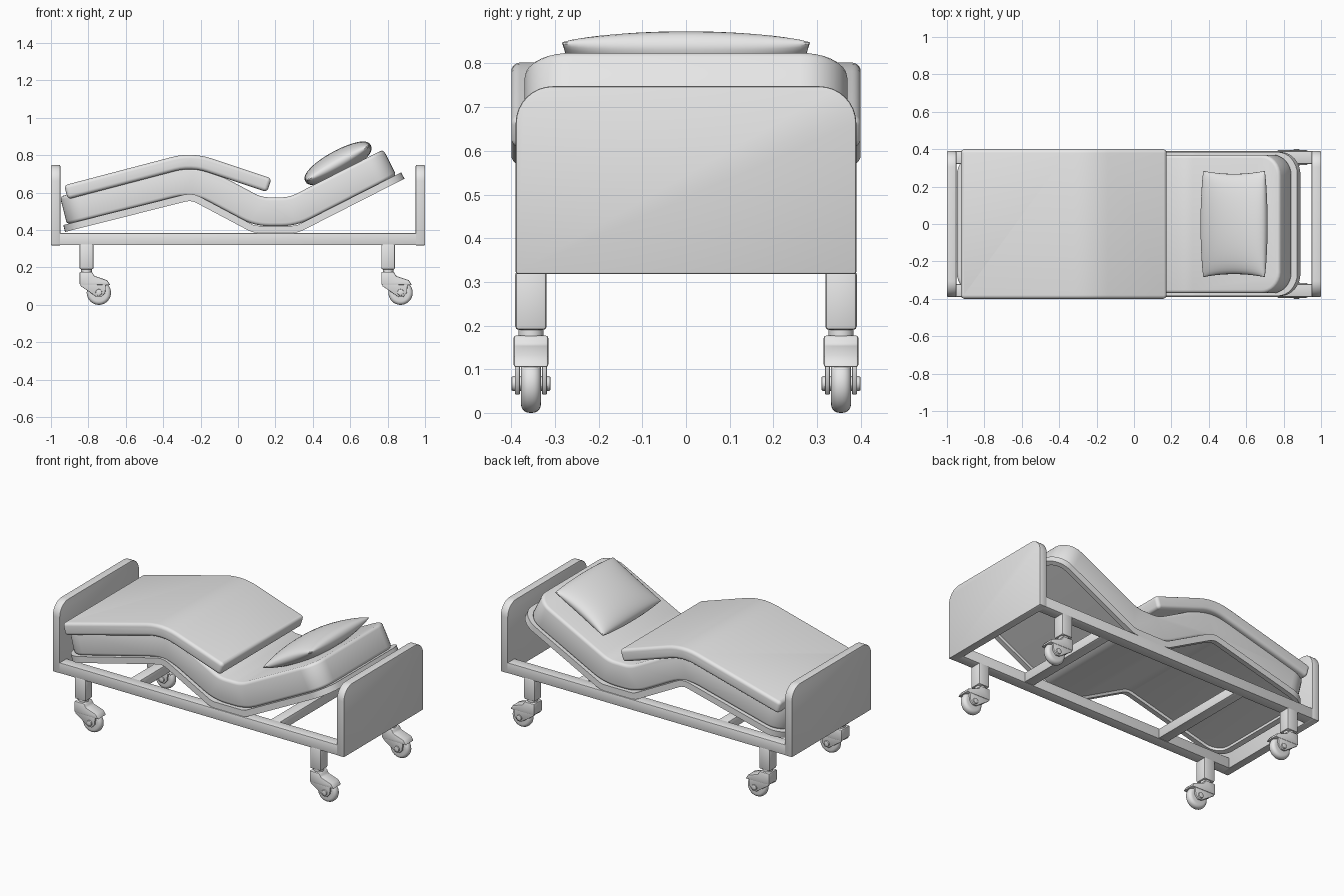
import bpy, bmesh, math
from mathutils import Vector, Matrix

cube = bpy.data.objects.get("Cube")
if cube:
    bpy.data.objects.remove(cube, do_unlink=True)

GREY = (0.8, 0.8, 0.8, 1)
mat = bpy.data.materials.new("plain_grey")
mat.use_nodes = True
mat.diffuse_color = GREY
mat.node_tree.nodes["Principled BSDF"].inputs["Base Color"].default_value = GREY


def finish(bm, name, bevel=0, segments=3):
    """Round the sharp edges, then turn the bmesh into a shaded object."""
    bmesh.ops.recalc_face_normals(bm, faces=bm.faces[:])
    if bevel:
        sharp = [e for e in bm.edges if e.is_manifold and e.calc_face_angle(0) > 0.7]
        bmesh.ops.bevel(bm, geom=sharp, offset=bevel, segments=segments,
                        profile=0.5, affect='EDGES', clamp_overlap=True)
    mesh = bpy.data.meshes.new(name)
    bm.to_mesh(mesh)
    bm.free()
    mesh.materials.append(mat)
    ob = bpy.data.objects.new(name, mesh)
    bpy.context.collection.objects.link(ob)
    bpy.ops.object.select_all(action='DESELECT')
    ob.select_set(True)
    bpy.context.view_layer.objects.active = ob
    bpy.ops.object.shade_smooth_by_angle(angle=math.radians(35))
    return ob


def box(name, lo, hi, bevel=0.004):
    bm = bmesh.new()
    lo, hi = Vector(lo), Vector(hi)
    size = hi - lo
    bmesh.ops.create_cube(bm, size=1, matrix=Matrix.Translation((lo + hi) / 2)
                          @ Matrix.Diagonal((*size, 1)))
    return finish(bm, name, bevel, 2)


def cylinder(name, centre, radius, depth, axis='Z', bevel=0.0, segments=3):
    bm = bmesh.new()
    turn = Matrix.Rotation(math.pi / 2, 4, 'X') if axis == 'Y' else Matrix()
    bmesh.ops.create_cone(bm, cap_ends=True, segments=32, radius1=radius, radius2=radius,
                          depth=depth, matrix=Matrix.Translation(centre) @ turn)
    return finish(bm, name, bevel, segments)


def prism(profile, y0, y1):
    """Extrude an xz outline along y."""
    bm = bmesh.new()
    face = bm.faces.new([bm.verts.new((x, y0, z)) for x, z in profile])
    new = bmesh.ops.extrude_face_region(bm, geom=[face])["geom"]
    bmesh.ops.translate(bm, vec=(0, y1 - y0, 0),
                        verts=[v for v in new if isinstance(v, bmesh.types.BMVert)])
    bmesh.ops.recalc_face_normals(bm, faces=bm.faces[:])
    return bm


def round_path(points, reach, steps=6):
    """Replace each inner corner by a short curve."""
    pts = [Vector(p) for p in points]
    out = [pts[0]]
    for a, b, c in zip(pts, pts[1:], pts[2:]):
        p, q = b + (a - b).normalized() * reach, b + (c - b).normalized() * reach
        for i in range(steps + 1):
            t = i / steps
            out.append(p * (1 - t) ** 2 + b * 2 * t * (1 - t) + q * t * t)
    return out + [pts[-1]]


def offset(path, d):
    out = []
    for i, p in enumerate(path):
        t = (path[min(i + 1, len(path) - 1)] - path[max(i - 1, 0)]).normalized()
        out.append(p + Vector((-t.y, t.x)) * d)
    return out


def bent_slab(path, low, high, half_width, corner):
    """A slab following a bent path, with its four plan corners rounded."""
    lower, upper = offset(path, low), offset(path, high)
    bm = prism(lower + upper[::-1], -half_width, half_width)
    ends = [(lower[0] + upper[0]) / 2, (lower[-1] + upper[-1]) / 2]
    edges = []
    for e in bm.edges:
        mid = (e.verts[0].co + e.verts[1].co) / 2
        if abs(abs(mid.y) - half_width) < 1e-4 and any(
                (Vector((mid.x, mid.z)) - p).length < 1e-3 for p in ends):
            edges.append(e)
    bmesh.ops.bevel(bm, geom=edges, offset=corner, segments=8, profile=0.5,
                    affect='EDGES', clamp_overlap=True)
    return bm


def trim(points, start, end):
    pts = [Vector(p) for p in points]
    pts[0] += (pts[1] - pts[0]).normalized() * start
    pts[-1] += (pts[-2] - pts[-1]).normalized() * end
    return pts


# Folding platform with a rim around its underside
BED = [(-0.925, 0.39), (-0.25, 0.56), (0.08, 0.385), (0.32, 0.385), (0.89, 0.675)]
bm = bent_slab(round_path(BED, 0.03, 3), 0, 0.038, 0.385, 0.12)
bm.normal_update()
under = [f for f in bm.faces if f.normal.z < -0.6]
bmesh.ops.inset_region(bm, faces=under, thickness=0.03, depth=0)
bmesh.ops.inset_region(bm, faces=under, thickness=0.004, depth=-0.015)
finish(bm, "bed_platform")

# Mattress
bm = bent_slab(round_path(trim(BED, 0.02, 0.03), 0.09), 0.036, 0.19, 0.37, 0.11)
finish(bm, "mattress", 0.018)

# Blanket
BLANKET = [(-0.91, 0.565), (-0.25, 0.738), (0.155, 0.603)]
bm = bent_slab(round_path(BLANKET, 0.09), 0, 0.077, 0.4, 0.02)
finish(bm, "blanket", 0.034, 5)

# Pillow: two puffed sheets joined along the seam
bm = bmesh.new()
place = Matrix.Translation((0.535, 0, 0.757)) @ Matrix.Rotation(math.radians(-29), 4, 'Y')
for side in (1, -1):
    sheet = bmesh.ops.create_grid(bm, x_segments=24, y_segments=24, size=1)["verts"]
    for v in sheet:
        u, w = math.sin(v.co.x * math.pi / 2), math.sin(v.co.y * math.pi / 2)
        puff = max(0, (1 - u * u) * (1 - w * w)) ** 0.42
        v.co = place @ Vector((u * (0.2 - 0.012 * w * w),
                               w * (0.268 + 0.016 * u * u), side * 0.067 * puff))
bmesh.ops.remove_doubles(bm, verts=bm.verts[:], dist=0.0005)
finish(bm, "pillow")

# End boards with rounded top corners
for name, x in (("foot_board", -0.975), ("head_board", 0.975)):
    bm = bmesh.new()
    bmesh.ops.create_cube(bm, size=1, matrix=Matrix.Translation((x, 0, 0.533))
                          @ Matrix.Diagonal((0.05, 0.78, 0.43, 1)))
    top = [e for e in bm.edges if all(v.co.z > 0.7 for v in e.verts)
           and abs(e.verts[0].co.y - e.verts[1].co.y) < 0.01]
    bmesh.ops.bevel(bm, geom=top, offset=0.085, segments=8, profile=0.5, affect='EDGES')
    finish(bm, name, 0.005, 2)

# Frame rails and cross beams
for side, y in (("right", -0.355), ("left", 0.355)):
    box(side + "_rail", (-0.96, y - 0.034, 0.319), (0.96, y + 0.034, 0.384))
for name, x in (("foot_beam", -0.48), ("head_beam", 0.48)):
    box(name, (x - 0.032, -0.33, 0.322), (x + 0.032, 0.33, 0.381))

# Legs and casters
HOOD = [(-0.037, 0.177), (0.03, 0.177), (0.042, 0.155), (0.11, 0.132),
        (0.128, 0.105), (-0.037, 0.108)]
CHEEK = [(-0.037, 0.12), (0.105, 0.125), (0.1, 0.065), (0.08, 0.042),
         (0.055, 0.042), (-0.03, 0.1)]
for end, x in (("foot", -0.81), ("head", 0.803)):
    for side, y in (("right", -0.355), ("left", 0.355)):
        tag = end + "_" + side + "_"
        box(tag + "leg", (x - 0.037, y - 0.036, 0.19), (x + 0.037, y + 0.036, 0.325), 0.008)
        cylinder(tag + "swivel", (x, y, 0.183), 0.029, 0.03)
        bm = prism([(x + px, pz) for px, pz in HOOD], y - 0.04, y + 0.04)
        finish(bm, tag + "caster_hood", 0.006, 2)
        for k, s in (("inner", -1), ("outer", 1)):
            bm = prism([(x + px, pz) for px, pz in CHEEK], y + s * 0.031 - 0.006,
                       y + s * 0.031 + 0.006)
            finish(bm, tag + k + "_cheek", 0.003, 2)
        cylinder(tag + "wheel", (x + 0.066, y, 0.065), 0.065, 0.046, 'Y', 0.02, 5)
        cylinder(tag + "axle", (x + 0.066, y, 0.067), 0.017, 0.09, 'Y', 0.004, 2)
